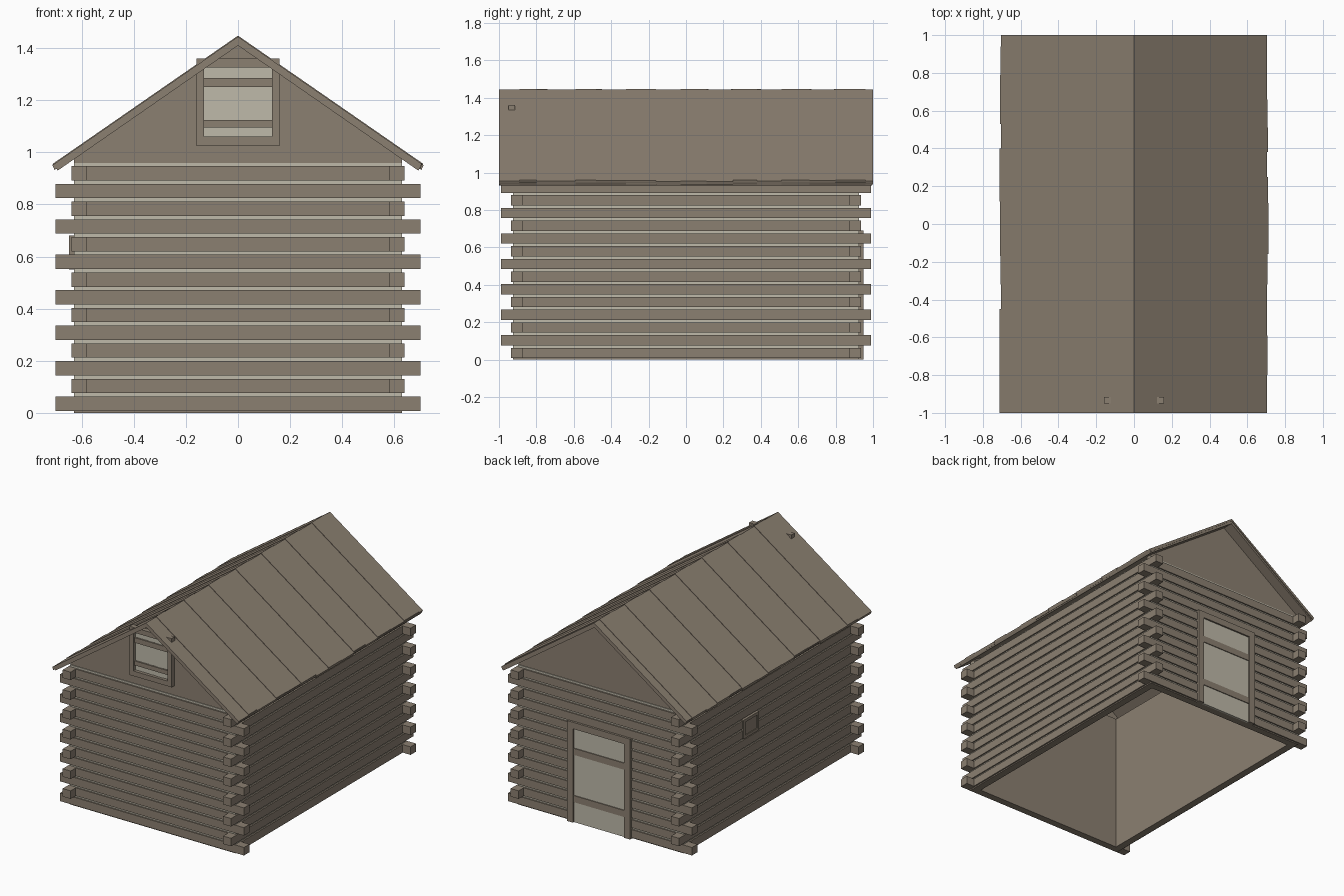
import bpy
import bmesh
import random

random.seed(4)
cube = bpy.data.objects.get("Cube")
if cube:
    bpy.data.objects.remove(cube, do_unlink=True)


def material(name, color):
    m = bpy.data.materials.new(name)
    m.diffuse_color = (*color, 1)
    m.use_nodes = True
    m.node_tree.nodes["Principled BSDF"].inputs["Base Color"].default_value = (*color, 1)
    return m


wood = material("weathered wood", (0.26, 0.215, 0.165))
pale = material("pale filler", (0.52, 0.49, 0.40))


def finish(name, bm, mat):
    bmesh.ops.recalc_face_normals(bm, faces=bm.faces)
    mesh = bpy.data.meshes.new(name)
    bm.to_mesh(mesh)
    bm.free()
    mesh.materials.append(mat)
    obj = bpy.data.objects.new(name, mesh)
    bpy.context.collection.objects.link(obj)
    return obj


def boxes(name, spans, mat):
    """One object from several boxes, each given as x, y and z ranges."""
    bm = bmesh.new()
    for span in spans:
        verts = bmesh.ops.create_cube(bm, size=1)["verts"]
        for v in verts:
            v.co = [lo + (hi - lo) * (c + 0.5) for (lo, hi), c in zip(span, v.co)]
    return finish(name, bm, mat)


def prism(name, profile, y0, y1, mat):
    """Extrude an x-z outline along y."""
    bm = bmesh.new()
    face = bm.faces.new([bm.verts.new((x, y0, z)) for x, z in profile])
    new = bmesh.ops.extrude_face_region(bm, geom=[face])["geom"]
    for v in new:
        if isinstance(v, bmesh.types.BMVert):
            v.co.y = y1
    return finish(name, bm, mat)


def ring(x_out, y_out, x_in, y_in, z):
    """Four wall boxes around a rectangular room."""
    return ([((-x_out, x_out), tuple(sorted((s * y_in, s * y_out))), z) for s in (-1, 1)] +
            [(tuple(sorted((s * x_in, s * x_out))), (-y_in, y_in), z) for s in (-1, 1)])


# Inner walls, sill and the pale filler showing between logs
boxes("inner_walls", ring(0.60, 0.895, 0.58, 0.875, (0, 0.97)), wood)
boxes("sill", ring(0.63, 0.925, 0.60, 0.895, (0, 0.03)), wood)
boxes("filler", ring(0.63, 0.925, 0.60, 0.895, (0.03, 0.96)), pale)

# Log courses: long logs overlap at the corners in alternate rows
for name, rem in (("lower_course_logs", 0), ("upper_course_logs", 1)):
    logs = []
    for row in range(rem, 14, 2):
        z = (0.008 + 0.068 * row, 0.063 + 0.068 * row)
        for s in (-1, 1):
            half_x, half_y = (0.70, 0.875) if rem == 0 else (0.58, 0.99)
            logs.append(((-half_x, half_x), tuple(sorted((s * 0.875, s * 0.935))), z))
            logs.append((tuple(sorted((s * 0.58, s * 0.64))), (-half_y, half_y), z))
    boxes(name, logs, wood)

# Gables
gable = [(-0.63, 0.955), (0.63, 0.955), (0.63, 0.975), (0, 1.415), (-0.63, 0.975)]
prism("front_gable", gable, -0.92, -0.885, wood)
prism("back_gable", gable, 0.885, 0.92, wood)

# Roof: a base slab each side, covered with uneven boards
edges = {
    1: [-1, -0.89, -0.80, -0.59, -0.48, -0.32, -0.16, -0.03, 0.11, 0.25,
        0.38, 0.51, 0.66, 0.80, 0.96, 1],
    -1: [-1, -0.85, -0.74, -0.59, -0.45, -0.32, -0.17, -0.03, 0.12, 0.24,
         0.40, 0.53, 0.67, 0.79, 0.94, 1]}
for side, word in ((1, "left"), (-1, "right")):
    slab = [(0, 1.433), (0, 1.41), (0.692, 0.93), (0.703, 0.946)]
    prism(word + "_roof_slab", [(side * x, z) for x, z in slab], -0.995, 0.995, wood)
    cuts = edges[side]
    for i, (a, b) in enumerate(zip(cuts, cuts[1:])):
        lift = 0.004 * (i % 2)
        end = 0.703 + random.uniform(0, 0.010)
        drop = 0.692 * end
        board = [(0, 1.444 + lift), (0, 1.43), (end - 0.008, 1.425 - drop), (end, 1.444 + lift - drop)]
        prism(f"{word}_roof_board_{i + 1}", [(side * x, z) for x, z in board], a, b, wood)

# Gable window: frame, pale boards and two cross bars
y_frame = (-0.95, -0.915)
boxes("gable_window_frame",
      [(x, y_frame, (1.025, 1.36)) for x in ((-0.16, -0.13), (0.13, 0.16))] +
      [((-0.13, 0.13), y_frame, z) for z in ((1.025, 1.06), (1.325, 1.36))], wood)
splits = [-0.13, -0.025, 0, 0.025, 0.08, 0.13]
boxes("gable_window_boards",
      [((a, b), (-0.928 - 0.003 * (i % 2), -0.915), (1.06, 1.325))
       for i, (a, b) in enumerate(zip(splits, splits[1:]))], pale)
boxes("gable_window_bars",
      [((-0.13, 0.13), (-0.938, -0.915), z) for z in ((1.095, 1.125), (1.25, 1.285))], wood)

# Back door
y_frame = (0.92, 0.95)
boxes("door_frame",
      [(x, y_frame, (0, 0.69)) for x in ((-0.24, -0.195), (0.195, 0.24))] +
      [((-0.195, 0.195), y_frame, (0.645, 0.69))], wood)
boxes("door_panel", [((-0.195, 0.195), (0.92, 0.939), (0, 0.645))], pale)
boxes("door_bars",
      [((-0.195, 0.195), (0.92, 0.945), z) for z in ((0.14, 0.185), (0.465, 0.51))], wood)

# Small shuttered hatch in the right wall
x_frame = (-0.648, -0.62)
boxes("hatch_frame",
      [(x_frame, y, (0.55, 0.68)) for y in ((0.13, 0.15), (0.28, 0.30))] +
      [(x_frame, (0.15, 0.28), z) for z in ((0.55, 0.57), (0.66, 0.68))], wood)
boxes("hatch_shutter", [((-0.643, -0.62), (0.15, 0.28), (0.57, 0.66))], wood)
